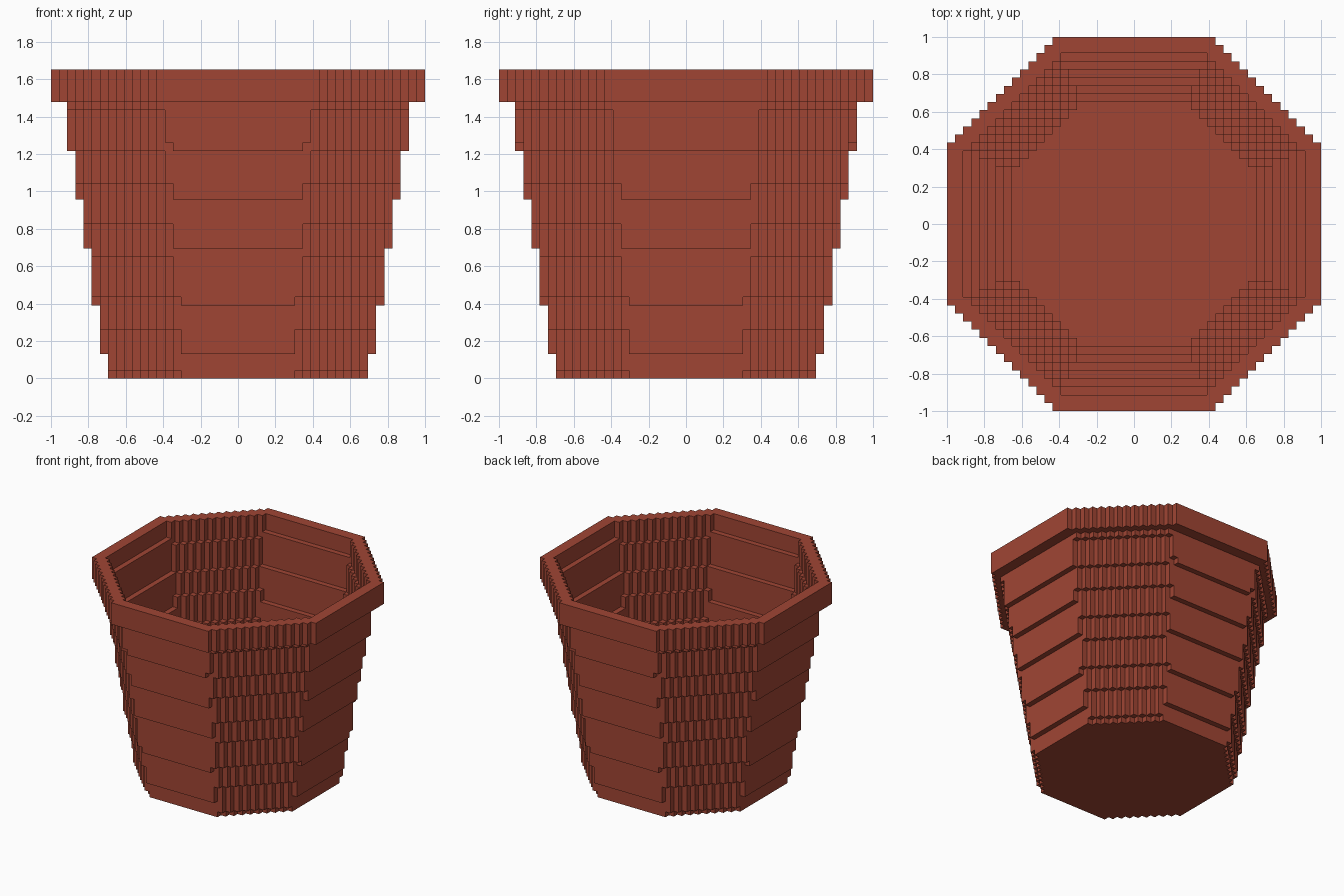
import bpy, bmesh
from math import radians
from mathutils import Vector

if "Cube" in bpy.data.objects:
    bpy.data.objects.remove(bpy.data.objects["Cube"], do_unlink=True)

UNIT = 2 / 46          # size of one block
TOP, RIM = 38, 34      # pot height and rim start, in blocks
FLAT_STEPS = (3, 9, 16, 22, 28, 34)             # layers where the flat sides widen
SLANT_STEPS = (1, 6, 10, 15, 19, 24, 28, 33)    # layers where the corners widen

terracotta = bpy.data.materials.new("terracotta")
terracotta.use_nodes = True
colour = (0.352, 0.060, 0.034, 1)
terracotta.diffuse_color = colour
terracotta.node_tree.nodes["Principled BSDF"].inputs["Base Color"].default_value = colour


def taper(z):
    """Half width and corner limit of the tapered octagon at a layer."""
    return 16 + sum(z >= s for s in FLAT_STEPS), 23 + sum(z >= s for s in SLANT_STEPS)


def in_octagon(a, b, half, slant):
    return max(a, b) <= half and a + b <= slant


def solid(x, y, z):
    if not 0 <= z < TOP:
        return False
    a = x + 1 if x >= 0 else -x
    b = y + 1 if y >= 0 else -y
    # outer shape: tapered wall, with a wider straight rim
    half, slant = (23, 33) if z >= RIM else taper(z)
    if not in_octagon(a, b, half, slant):
        return False
    if z == 28 and (a, b) == (9, 21):    # small notches under the top band
        return False
    # cavity: same taper, one block in and one block up
    half, slant = taper(z - 1)
    return z == 0 or not in_octagon(a, b, half - 1, slant - 1)


def build(name, z0, z1):
    """Skin the exposed sides of the blocks between two layers."""
    bm = bmesh.new()
    verts = {}

    def vert(p):
        if p not in verts:
            verts[p] = bm.verts.new(Vector(p) * UNIT)
        return verts[p]

    cells = [(x, y, z) for z in range(z0, z1) for x in range(-23, 23)
             for y in range(-23, 23) if solid(x, y, z)]
    for cell in cells:
        for axis in range(3):
            u, v = (axis + 1) % 3, (axis + 2) % 3
            for side in (0, 1):
                near = list(cell)
                near[axis] += 2 * side - 1
                if solid(*near):
                    continue
                ring = []
                for du, dv in ((0, 0), (1, 0), (1, 1), (0, 1)):
                    p = list(cell)
                    p[axis] += side
                    p[u] += du
                    p[v] += dv
                    ring.append(vert(tuple(p)))
                bm.faces.new(ring if side else ring[::-1])
    # merge flat areas into single faces
    bmesh.ops.dissolve_limit(bm, angle_limit=radians(1), verts=bm.verts[:], edges=bm.edges[:])
    mesh = bpy.data.meshes.new(name)
    bm.to_mesh(mesh)
    bm.free()
    mesh.materials.append(terracotta)
    obj = bpy.data.objects.new(name, mesh)
    bpy.context.collection.objects.link(obj)


build("pot_body", 0, RIM)
build("pot_rim", RIM, TOP)
